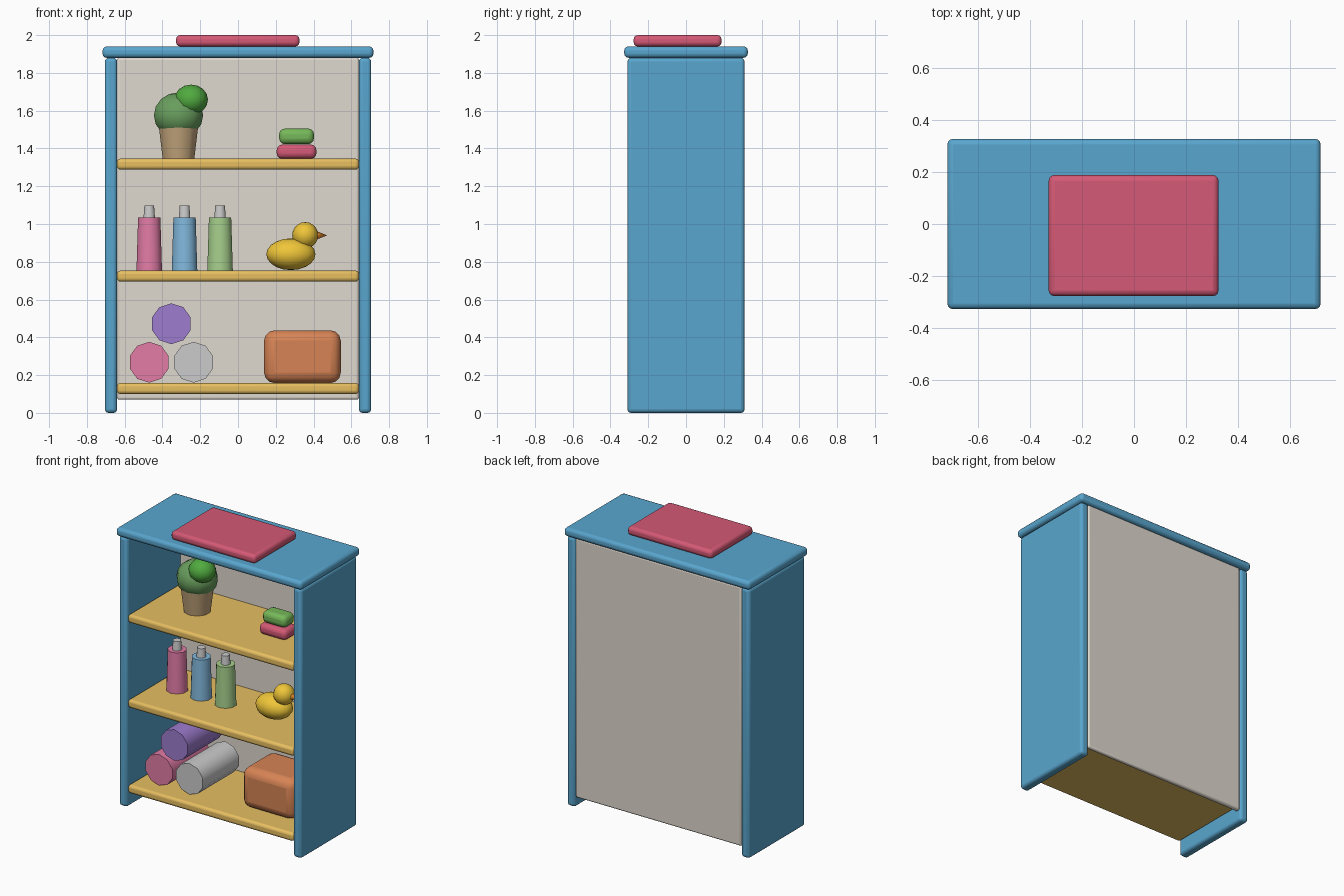
import bpy
from math import radians, pi

if "Cube" in bpy.data.objects:
    bpy.data.objects.remove(bpy.data.objects["Cube"])


def material(name, r, g, b):
    m = bpy.data.materials.new(name)
    m.diffuse_color = (r, g, b, 1)
    m.use_nodes = True
    m.node_tree.nodes["Principled BSDF"].inputs["Base Color"].default_value = m.diffuse_color
    return m


BLUE = material("blue_paint", 0.10, 0.38, 0.62)
CREAM = material("cream_panel", 0.74, 0.69, 0.62)
WOOD = material("shelf_wood", 0.80, 0.52, 0.12)
RED = material("rose_cloth", 0.66, 0.10, 0.18)
POT = material("clay_pot", 0.55, 0.38, 0.20)
LEAF = material("leaf", 0.14, 0.34, 0.11)
LEAF2 = material("bright_leaf", 0.08, 0.40, 0.05)
GREEN = material("green_soap", 0.18, 0.48, 0.10)
PINK = material("pink", 0.76, 0.20, 0.38)
SKY = material("light_blue", 0.22, 0.48, 0.72)
LIME = material("pale_green", 0.38, 0.62, 0.26)
YELLOW = material("yellow", 0.86, 0.56, 0.04)
ORANGE = material("beak_orange", 0.85, 0.28, 0.03)
PURPLE = material("purple", 0.34, 0.20, 0.62)
BASKET = material("basket", 0.68, 0.23, 0.09)


def finish(name, mat, angle=45):
    ob = bpy.context.object
    ob.name = name
    if mat:
        ob.data.materials.append(mat)
    bpy.ops.object.shade_smooth_by_angle(angle=radians(angle))
    return ob


def box(name, x, y, z, mat, bevel, segments=3):
    """Rounded box from (min, max) pairs."""
    spans = (x, y, z)
    bpy.ops.mesh.primitive_cube_add(size=1, location=[(a + b) / 2 for a, b in spans])
    ob = bpy.context.object
    ob.scale = [b - a for a, b in spans]
    bpy.ops.object.transform_apply(location=False, rotation=False, scale=True)
    mod = ob.modifiers.new("Rounded", 'BEVEL')
    mod.width = bevel
    mod.segments = segments
    return finish(name, mat)


def taper(name, x, z0, z1, r0, r1, mat, sides=10):
    bpy.ops.mesh.primitive_cone_add(vertices=sides, radius1=r0, radius2=r1,
                                    depth=z1 - z0, location=(x, 0, (z0 + z1) / 2))
    return finish(name, mat)


def ball(name, loc, size, mat, segments=16, rings=10):
    bpy.ops.mesh.primitive_uv_sphere_add(segments=segments, ring_count=rings,
                                         radius=1, location=loc)
    bpy.context.object.scale = size
    return finish(name, mat, 60)


# Cabinet frame
for side, s in (("left", -1), ("right", 1)):
    box(f"{side}_side_panel", sorted((s * 0.64, s * 0.705)), (-0.31, 0.31), (0, 1.88), BLUE, 0.02)
box("top_board", (-0.717, 0.717), (-0.327, 0.327), (1.88, 1.94), BLUE, 0.022)
box("back_panel", (-0.64, 0.64), (0.273, 0.305), (0.07, 1.88), CREAM, 0.012)
for i, z in enumerate((0.10, 0.695, 1.288)):
    box(f"shelf_{i + 1}", (-0.64, 0.64), (-0.305, 0.285), (z, z + 0.058), WOOD, 0.018)

# Folded towel on top
box("top_towel", (-0.328, 0.325), (-0.277, 0.188), (1.94, 2.0), RED, 0.022)

# Potted plant
taper("plant_pot", -0.315, 1.346, 1.52, 0.088, 0.11, POT)
ball("foliage_main", (-0.315, 0, 1.575), (0.137, 0.132, 0.122), LEAF, 10, 8)
ball("foliage_small", (-0.248, -0.04, 1.658), (0.089, 0.087, 0.08), LEAF2, 12, 8)

# Stacked soaps
box("lower_soap", (0.205, 0.415), (-0.07, 0.07), (1.346, 1.42), RED, 0.028)
box("upper_soap", (0.218, 0.402), (-0.055, 0.06), (1.423, 1.505), GREEN, 0.03)

# Bottles with grey caps
for i, (x, mat) in enumerate(((-0.47, PINK), (-0.283, SKY), (-0.095, LIME))):
    taper(f"bottle_{i + 1}", x, 0.753, 1.035, 0.071, 0.062, mat)
    taper(f"bottle_cap_{i + 1}", x, 1.03, 1.098, 0.032, 0.027, None)

# Toy duck
ball("duck_body", (0.28, 0, 0.84), (0.13, 0.095, 0.084), YELLOW)
ball("duck_head", (0.356, 0, 0.941), (0.069, 0.069, 0.069), YELLOW)
bpy.ops.mesh.primitive_cone_add(vertices=8, radius1=0.024, radius2=0, depth=0.06,
                                location=(0.442, 0, 0.94), rotation=(0, pi / 2, 0))
finish("duck_beak", ORANGE)

# Rolled towels
for i, (x, z, mat) in enumerate(((-0.47, 0.268, PINK), (-0.235, 0.268, None), (-0.353, 0.472, PURPLE))):
    bpy.ops.mesh.primitive_cylinder_add(vertices=10, radius=0.108, depth=0.4,
                                        location=(x, 0, z), rotation=(pi / 2, 0, 0))
    finish(f"rolled_towel_{i + 1}", mat)

# Storage basket
box("storage_basket", (0.138, 0.544), (-0.17, 0.17), (0.158, 0.437), BASKET, 0.055)
